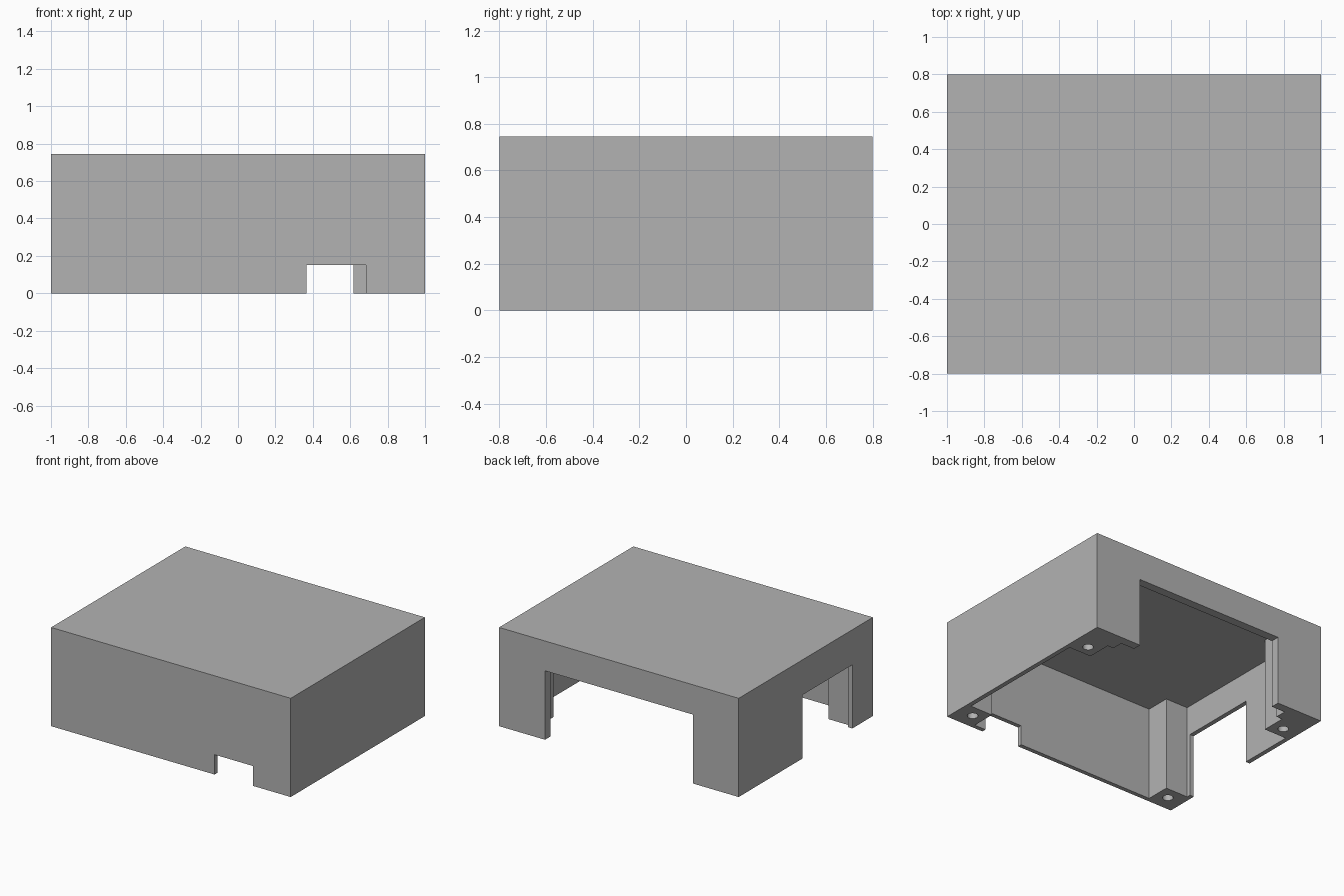
import bpy
import bmesh
import math

if "Cube" in bpy.data.objects:
    bpy.data.objects.remove(bpy.data.objects["Cube"], do_unlink=True)

LENGTH, WIDTH, HEIGHT = 2.0, 1.6, 0.745
CEILING = 0.705
BELOW = -0.1

# Plain grey plastic
grey = bpy.data.materials.new("grey_plastic")
grey.use_nodes = True
colour = (0.45, 0.45, 0.45, 1)
grey.diffuse_color = colour
grey.node_tree.nodes["Principled BSDF"].inputs["Base Color"].default_value = colour


def prism(name, outline, bottom, top):
    """Extrude a flat outline straight up."""
    bm = bmesh.new()
    base = bm.faces.new([bm.verts.new((x, y, bottom)) for x, y in outline])
    up = bmesh.ops.extrude_face_region(bm, geom=[base])["geom"]
    verts = [v for v in up if isinstance(v, bmesh.types.BMVert)]
    bmesh.ops.translate(bm, verts=verts, vec=(0, 0, top - bottom))
    bmesh.ops.recalc_face_normals(bm, faces=bm.faces[:])
    mesh = bpy.data.meshes.new(name)
    bm.to_mesh(mesh)
    bm.free()
    obj = bpy.data.objects.new(name, mesh)
    bpy.context.collection.objects.link(obj)
    mesh.materials.append(grey)
    return obj


def box(name, x0, x1, y0, y1, bottom, top):
    return prism(name, [(x0, y0), (x1, y0), (x1, y1), (x0, y1)], bottom, top)


def circle(cx, cy, radius, sides=32):
    angles = [2 * math.pi * i / sides for i in range(sides)]
    return [(cx + radius * math.cos(a), cy + radius * math.sin(a)) for a in angles]


# Solid outer shell
cover = box("enclosure_cover", -LENGTH / 2, LENGTH / 2, -WIDTH / 2, WIDTH / 2, 0, HEIGHT)

# Inner space, its outline stepping around the four corner posts
half = [(0.78, -0.768), (0.78, -0.585), (0.966, -0.585), (0.966, 0.465),
        (0.78, 0.465), (0.78, 0.65), (0.73, 0.65), (0.73, 0.735)]
outline = half + [(-x, y) for x, y in reversed(half)]
cutters = [prism("inner_space", outline, BELOW, CEILING)]

# Openings in the back, side and front walls
cutters.append(box("back_opening", -0.617, 0.617, 0.6, 0.9, BELOW, 0.52))
cutters.append(box("side_opening", -1.1, -0.9, -0.555, 0.04, BELOW, 0.48))
cutters.append(box("front_notch", 0.365, 0.685, -0.9, -0.7, BELOW, 0.15))

# Screw holes up into the posts
for side in (-1, 1):
    for y in (-0.68, 0.55):
        cutters.append(prism("screw_hole", circle(side * 0.873, y, 0.037), BELOW, 0.4))

# Cut everything out of the shell
for cutter in cutters:
    cutter.hide_render = True
    cut = cover.modifiers.new(cutter.name, "BOOLEAN")
    cut.operation = "DIFFERENCE"
    cut.solver = "EXACT"
    cut.object = cutter

graph = bpy.context.evaluated_depsgraph_get()
result = bpy.data.meshes.new_from_object(cover.evaluated_get(graph))
cover.modifiers.clear()
cover.data = result
result.materials.clear()
result.materials.append(grey)
for face in result.polygons:
    face.material_index = 0
for cutter in cutters:
    bpy.data.objects.remove(cutter, do_unlink=True)

# Round the holes, keep every corner sharp
bpy.ops.object.select_all(action="DESELECT")
cover.select_set(True)
bpy.context.view_layer.objects.active = cover
bpy.ops.object.shade_smooth_by_angle(angle=math.radians(30))
